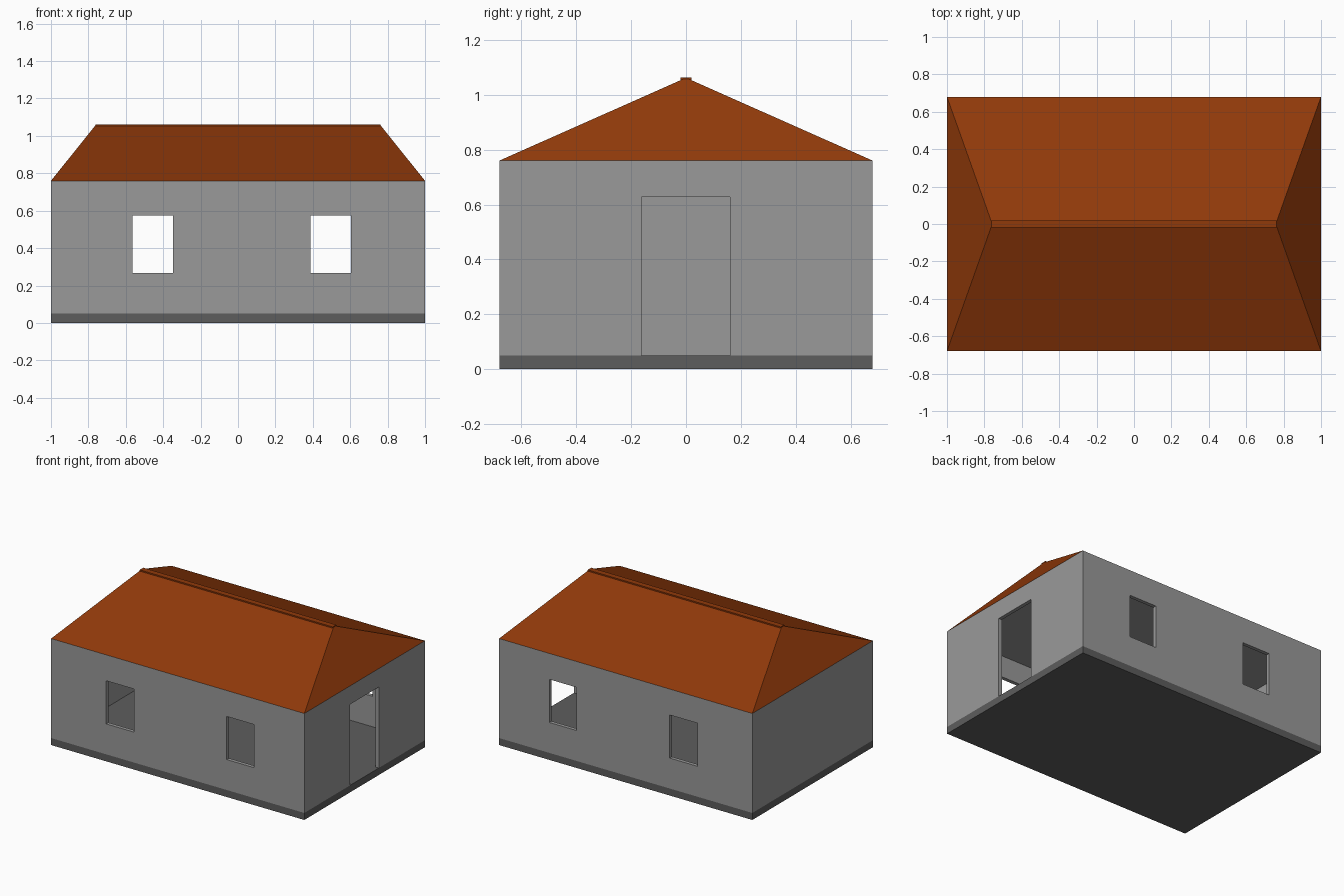
import bpy, bmesh

if "Cube" in bpy.data.objects:
    bpy.data.objects.remove(bpy.data.objects["Cube"])


def mesh_object(name, bm):
    bmesh.ops.recalc_face_normals(bm, faces=bm.faces)
    me = bpy.data.meshes.new(name)
    bm.to_mesh(me)
    bm.free()
    ob = bpy.data.objects.new(name, me)
    bpy.context.collection.objects.link(ob)
    return ob


def box(name, x, y, z, top=None):
    """Box from ranges; top=(half x, half y) tapers the upper face."""
    bm = bmesh.new()
    bmesh.ops.create_cube(bm, size=1)
    for v in bm.verts:
        upper = v.co.z > 0
        v.co.z = z[upper]
        if top and upper:
            v.co.x = top[0] if v.co.x > 0 else -top[0]
            v.co.y = top[1] if v.co.y > 0 else -top[1]
        else:
            v.co.x = x[v.co.x > 0]
            v.co.y = y[v.co.y > 0]
    return mesh_object(name, bm)


def material(name, rgb):
    mat = bpy.data.materials.new(name)
    mat.diffuse_color = (*rgb, 1)
    mat.use_nodes = True
    mat.node_tree.nodes["Principled BSDF"].inputs["Base Color"].default_value = mat.diffuse_color
    return mat


X, Y, T = 1.0, 0.68, 0.026
FLOOR, EAVE, RIDGE = 0.05, 0.76, 1.06
concrete = material("dark_grey", (0.11, 0.11, 0.11))
plaster = material("mid_grey", (0.32, 0.32, 0.32))
tile = material("tile_brown", (0.28, 0.041, 0.003))

# Foundation slab, also the interior floor
slab = box("foundation", (-X, X), (-Y, Y), (0, FLOOR))
slab.data.materials.append(concrete)

# Hollow walls with ceiling, open at the bottom
walls = box("walls", (-X, X), (-Y, Y), (FLOOR, EAVE))
walls.data.materials.append(plaster)
cutters = [box("room_cutter", (-X + T, X - T), (-Y + T, Y - T), (-0.1, EAVE - 0.03))]

# Two windows through both long walls, and a doorway in the right wall
for wx in ((-0.565, -0.347), (0.387, 0.603)):
    cutters.append(box("window_cutter", wx, (-1, 1), (0.267, 0.575)))
cutters.append(box("door_cutter", (0.8, 1.2), (-0.163, 0.16), (-0.05, 0.628)))

for c in cutters:
    c.data.materials.append(plaster)
    m = walls.modifiers.new("opening", 'BOOLEAN')
    m.operation = 'DIFFERENCE'
    m.solver = 'EXACT'
    m.object = c
    c.hide_render = True

# Bake the openings and remove the cutters
bpy.context.view_layer.update()
deps = bpy.context.evaluated_depsgraph_get()
baked = bpy.data.meshes.new_from_object(walls.evaluated_get(deps))
walls.modifiers.clear()
walls.data = baked
for c in cutters:
    bpy.data.objects.remove(c)

# Hipped roof with a thin flat ridge cap
roof = box("roof", (-X, X), (-Y, Y), (EAVE, RIDGE - 0.001), top=(0.76, 0.006))
cap = box("ridge_cap", (-0.762, 0.762), (-0.02, 0.02), (RIDGE - 0.008, RIDGE + 0.002))
for ob in (roof, cap):
    ob.data.materials.append(tile)
